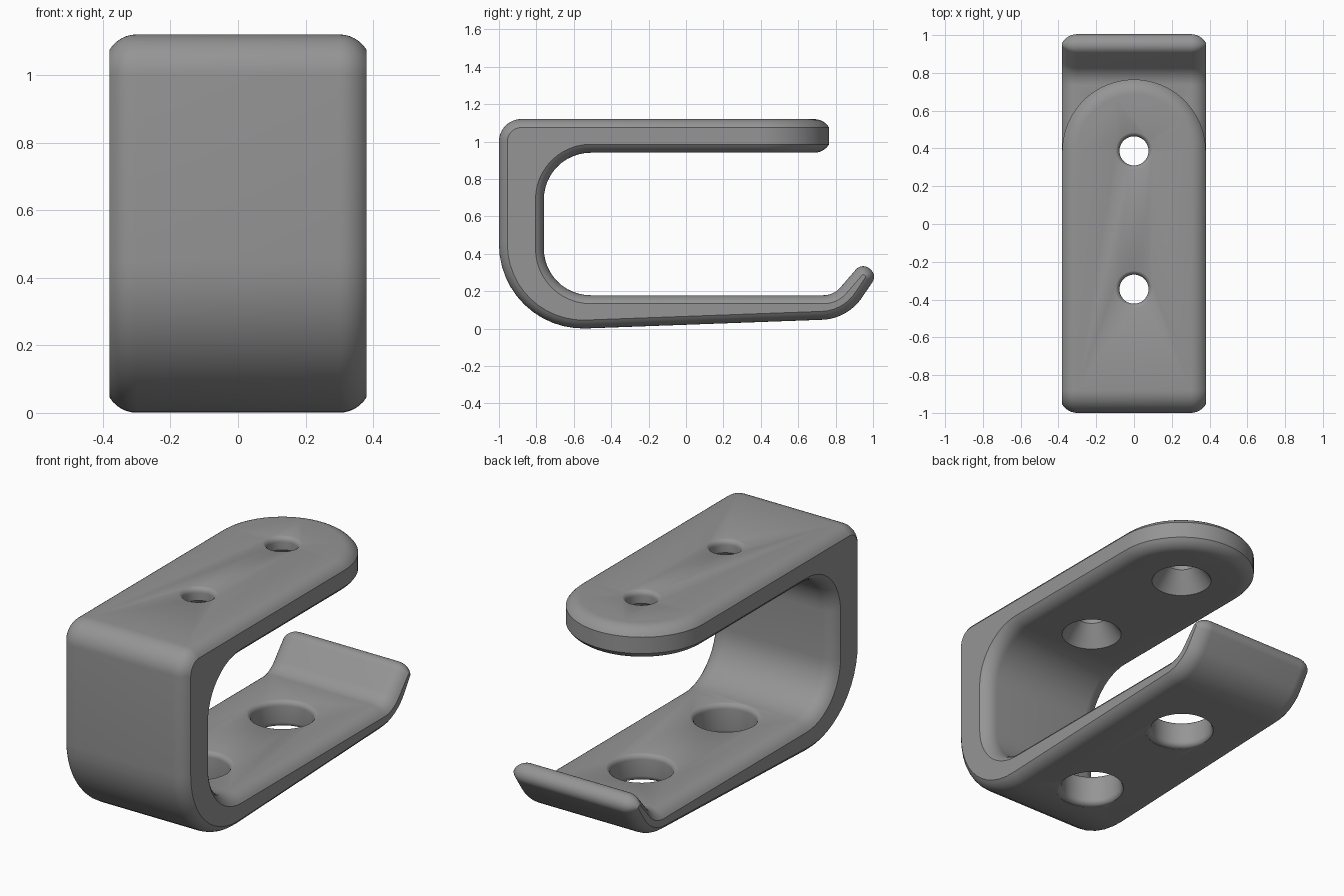
import bpy, bmesh, math
from mathutils import Vector

if "Cube" in bpy.data.objects:
    bpy.data.objects.remove(bpy.data.objects["Cube"])

HALF_W, CUT_Y = 0.38, 0.385      # half width, start of the rounded arm end
TOP, ARM_BOTTOM, LEDGE = 1.12, 0.94, 0.178
ROUND_W, ROUND_R = 0.08, 0.0936  # edge rounding: width and arc radius

grey = bpy.data.materials.new("mid grey")
grey.diffuse_color = (0.3, 0.3, 0.3, 1)
grey.use_nodes = True
grey.node_tree.nodes["Principled BSDF"].inputs["Base Color"].default_value = grey.diffuse_color

# Side profile corners (y, z, fillet radius), from arm top round to arm underside
CORNERS = [
    (CUT_Y, TOP, 0), (-1, TOP, 0.12), (-1, -0.0165, 0.45), (0.864, 0.052, 0.27),
    (1.0237, 0.288, 0.052), (0.940, 0.3525, 0.052), (0.789, LEDGE, 0.12),
    (-0.76, LEDGE, 0.25), (-0.76, ARM_BOTTOM, 0.25), (CUT_Y, ARM_BOTTOM, 0)]


def profile(inset, steps=12):
    """Filleted open outline, moved inwards by inset."""
    pts = [Vector(c[:2]) for c in CORNERS]
    dirs = [(b - a).normalized() for a, b in zip(pts, pts[1:])]
    inward = [Vector((-d.y, d.x)) for d in dirs]
    out = [pts[0] + inward[0] * inset]
    for i in range(1, len(pts) - 1):
        n0, n1, r = inward[i - 1], inward[i], CORNERS[i][2]
        bis = (n0 + n1) / (1 + n0.dot(n1))
        corner = pts[i] + bis * inset
        side = 1 if dirs[i - 1].cross(dirs[i]) > 0 else -1
        r -= side * inset
        centre = corner + bis * r * side
        a0 = math.atan2(-n0.y * side, -n0.x * side)
        turn = math.atan2(dirs[i - 1].cross(dirs[i]), dirs[i - 1].dot(dirs[i]))
        for k in range(steps + 1):
            a = a0 + turn * k / steps
            out.append(centre + Vector((math.cos(a), math.sin(a))) * r)
    out.append(pts[-1] + inward[-1] * inset)
    return out


# Rounded edge section: (distance from centre line, inset)
a_max = math.asin(ROUND_W / ROUND_R)
SECTION = []
for k in range(7):
    a = a_max * k / 6
    SECTION.append((HALF_W - ROUND_W + ROUND_R * math.sin(a), ROUND_R * (1 - math.cos(a))))

bm = bmesh.new()

# Bent strip: profile slices across the width
slices = [(-x, d) for x, d in reversed(SECTION)] + SECTION
loops = [[bm.verts.new((x, p.x, p.y)) for p in profile(d)] for x, d in slices]
for a, b in zip(loops, loops[1:]):
    for i in range(len(a) - 1):
        bm.faces.new((a[i], a[i + 1], b[i + 1], b[i]))
bm.faces.new(loops[0])
bm.faces.new(loops[-1])

# Semicircular arm end: same section swept half a turn
section = [(r, TOP - d) for r, d in SECTION] + [(r, ARM_BOTTOM + d) for r, d in reversed(SECTION)]
N = 40
fans = []
for k in range(N + 1):
    a = math.pi * k / N
    fans.append([bm.verts.new((r * math.cos(a), CUT_Y + r * math.sin(a), z)) for r, z in section])
for a, b in zip(fans, fans[1:]):
    for i in range(len(section) - 1):
        bm.faces.new((a[i], a[i + 1], b[i + 1], b[i]))
bm.faces.new([f[0] for f in fans])
bm.faces.new([f[-1] for f in fans])
bmesh.ops.remove_doubles(bm, verts=bm.verts, dist=1e-4)
bmesh.ops.recalc_face_normals(bm, faces=bm.faces)

mesh = bpy.data.meshes.new("hook_bracket")
bm.to_mesh(mesh)
bm.free()
hook = bpy.data.objects.new("hook_bracket", mesh)
bpy.context.collection.objects.link(hook)
mesh.materials.append(grey)


def fillet(r, z, f, up):
    """Quarter round from hole wall radius r out to the surface at height z."""
    return [(r + f * (1 - math.cos(t)), z + up * (f * math.sin(t) - f + 0.002))
            for t in (math.pi / 2 * k / 6 for k in range(7))]


def cut_hole(name, y, pts, n=48):
    """Lathe the (radius, z) outline into a cutter and subtract it."""
    cb = bmesh.new()
    rings = [[cb.verts.new((r * math.cos(2 * math.pi * k / n),
                            y + r * math.sin(2 * math.pi * k / n), z))
              for k in range(n)] for r, z in pts]
    for a, b in zip(rings, rings[1:]):
        for k in range(n):
            j = (k + 1) % n
            cb.faces.new((a[k], a[j], b[j], b[k]))
    cb.faces.new(rings[0])
    cb.faces.new(rings[-1])
    bmesh.ops.recalc_face_normals(cb, faces=cb.faces)
    me = bpy.data.meshes.new(name)
    cb.to_mesh(me)
    cb.free()
    me.materials.append(grey)
    cutter = bpy.data.objects.new(name, me)
    bpy.context.collection.objects.link(cutter)
    cutter.hide_render = True
    mod = hook.modifiers.new(name, 'BOOLEAN')
    mod.operation, mod.solver, mod.object = 'DIFFERENCE', 'EXACT', cutter
    bpy.context.view_layer.objects.active = hook
    bpy.ops.object.modifier_apply(modifier=name)
    bpy.data.objects.remove(cutter)


for y in (0.387, -0.345):
    # Countersunk screw hole in the upper arm
    top = fillet(0.077, TOP, 0.03, 1)
    cut_hole("screw_hole_cutter", y,
             [(0.155, 0.9), (0.155, ARM_BOTTOM), (0.077, 1.05)] + top + [(top[-1][0], 1.16)])
    # Wide access hole in the lower arm
    low = fillet(0.158, 0.0369 * (y + 0.55) - 0.003, 0.03, -1)
    high = fillet(0.158, LEDGE, 0.03, 1)
    cut_hole("access_hole_cutter", y,
             [(low[-1][0], -0.08)] + low[::-1] + high + [(high[-1][0], 0.22)])

bpy.ops.object.select_all(action='DESELECT')
hook.select_set(True)
bpy.context.view_layer.objects.active = hook
bpy.ops.object.shade_smooth_by_angle(angle=math.radians(25))
